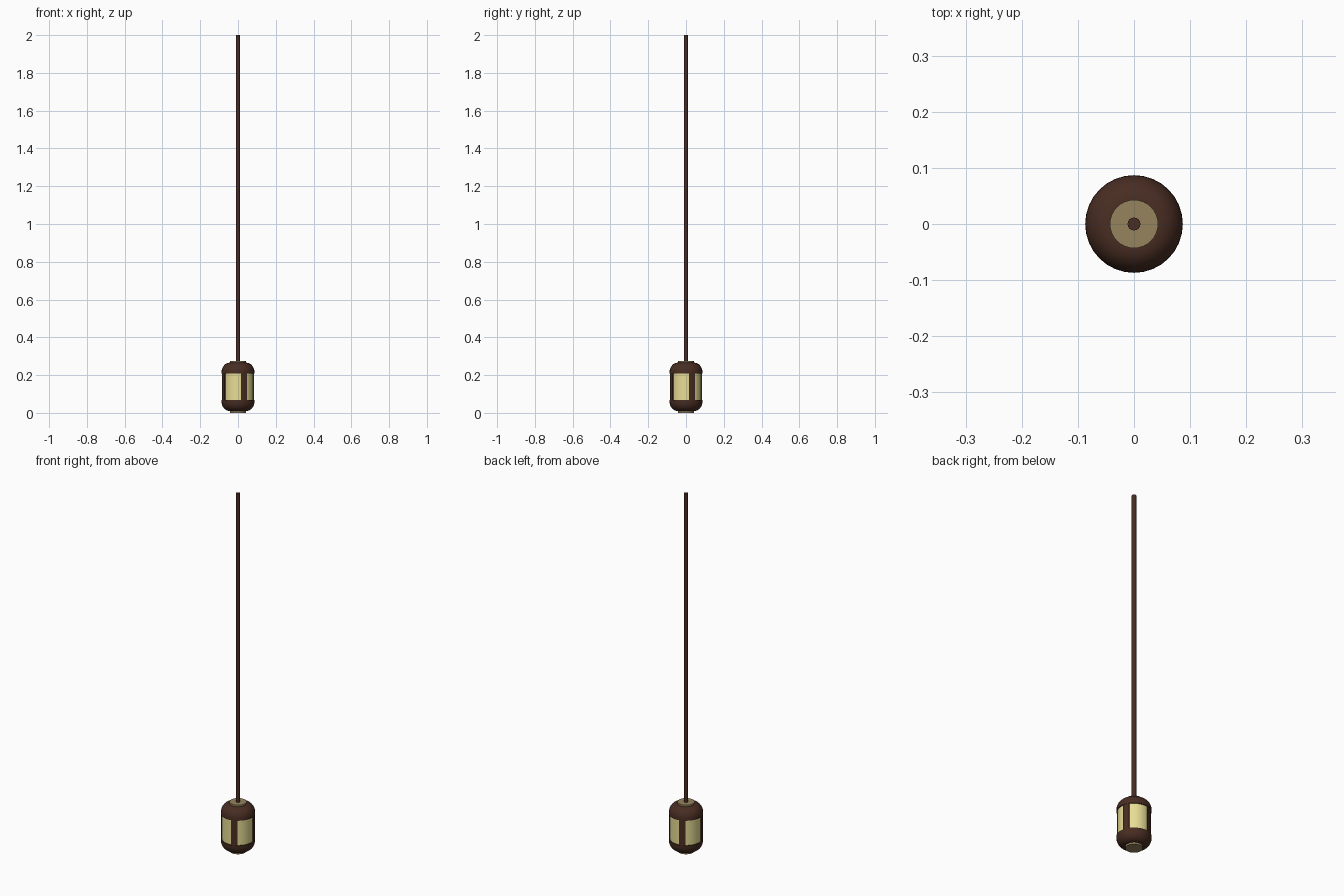
import bpy, bmesh
from math import sin, cos, pi, radians

if "Cube" in bpy.data.objects:
    bpy.data.objects.remove(bpy.data.objects["Cube"])

SIDES = 32

def material(name, rgb):
    m = bpy.data.materials.new(name)
    m.diffuse_color = (*rgb, 1)
    m.use_nodes = True
    m.node_tree.nodes["Principled BSDF"].inputs["Base Color"].default_value = m.diffuse_color
    return m

wood = material("dark_brown", (0.065, 0.026, 0.016))
brass = material("dull_brass", (0.30, 0.23, 0.11))
glass = material("pale_glass", (0.80, 0.72, 0.30))

def finish(name, bm, mat):
    bmesh.ops.recalc_face_normals(bm, faces=bm.faces)
    me = bpy.data.meshes.new(name)
    bm.to_mesh(me)
    bm.free()
    ob = bpy.data.objects.new(name, me)
    bpy.context.collection.objects.link(ob)
    me.materials.append(mat)
    bpy.ops.object.select_all(action='DESELECT')
    ob.select_set(True)
    bpy.context.view_layer.objects.active = ob
    bpy.ops.object.shade_smooth_by_angle(angle=radians(35))
    return ob

def lathe(name, profile, mat, sides=SIDES):
    """Spin (radius, z) points around z and cap both ends."""
    bm = bmesh.new()
    rings = [[bm.verts.new((r * cos(2 * pi * i / sides), r * sin(2 * pi * i / sides), z))
              for i in range(sides)] for r, z in profile]
    for a, b in zip(rings, rings[1:]):
        for i in range(sides):
            j = (i + 1) % sides
            bm.faces.new((a[i], a[j], b[j], b[i]))
    bm.faces.new(rings[0])
    bm.faces.new(rings[-1])
    return finish(name, bm, mat)

# Rounded dome profile, measured from the window edge outward
dome = [(0.078, 0.0), (0.087, 0.0)]
dome += [(0.043 + 0.044 * cos(t * pi / 16), 0.008 + 0.05 * sin(t * pi / 16)) for t in range(9)]
lathe("upper_dome", [(r, 0.208 + h) for r, h in dome], wood)
lathe("lower_dome", [(r, 0.068 - h) for r, h in dome], wood)

# End collars
lathe("top_collar", [(0.043, 0.262), (0.043, 0.275)], brass)
lathe("bottom_collar", [(0.043, 0.0), (0.043, 0.014)], brass)

# Glowing glass cylinder
lathe("glass", [(0.081, 0.066), (0.081, 0.21)], glass)

# Four curved bars around the glass
for k in range(4):
    bm = bmesh.new()
    start = radians(-90 + 11.25 + 90 * k)
    cols = []
    for i in range(3):
        a = start + radians(11.25 * i)
        cols.append([bm.verts.new((r * cos(a), r * sin(a), z))
                     for r, z in ((0.077, 0.066), (0.086, 0.066), (0.086, 0.21), (0.077, 0.21))])
    for a, b in zip(cols, cols[1:]):
        for i in range(4):
            j = (i + 1) % 4
            bm.faces.new((a[i], a[j], b[j], b[i]))
    bm.faces.new(cols[0])
    bm.faces.new(cols[-1])
    finish(f"window_bar_{k + 1}", bm, wood)

# Hanging rod
lathe("hanging_rod", [(0.0115, 0.27), (0.0115, 2.0)], wood, 16)
